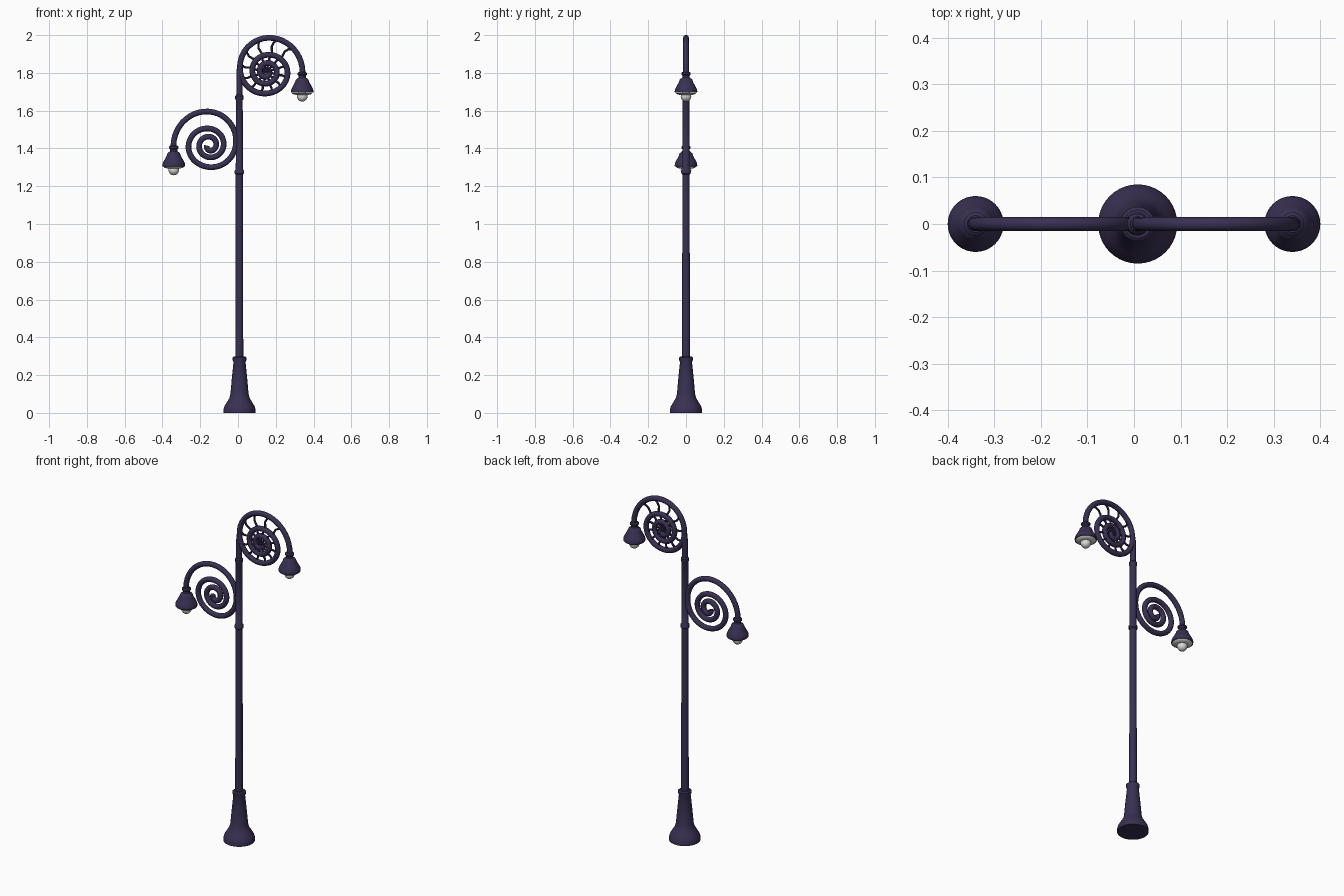
import bpy, bmesh, math

if "Cube" in bpy.data.objects:
    bpy.data.objects.remove(bpy.data.objects["Cube"])

def material(name, col):
    m = bpy.data.materials.new(name)
    m.diffuse_color = (*col, 1)
    m.use_nodes = True
    m.node_tree.nodes["Principled BSDF"].inputs["Base Color"].default_value = m.diffuse_color
    return m

IRON = material("dark purple iron", (0.04, 0.03, 0.085))
GLASS = material("pale glass", (0.70, 0.70, 0.68))

def lathe(name, profile, x, z, mat, segs=40):
    """Revolve (radius, height) points about a vertical axis."""
    bm = bmesh.new()
    vs = [bm.verts.new((r, 0, h)) for r, h in profile]
    es = [bm.edges.new(p) for p in zip(vs, vs[1:])]
    bmesh.ops.spin(bm, geom=vs + es, cent=(0, 0, 0), axis=(0, 0, 1),
                   angle=math.tau, steps=segs, use_duplicate=False)
    bmesh.ops.remove_doubles(bm, verts=bm.verts, dist=1e-5)
    bmesh.ops.recalc_face_normals(bm, faces=bm.faces)
    me = bpy.data.meshes.new(name)
    bm.to_mesh(me)
    bm.free()
    ob = bpy.data.objects.new(name, me)
    ob.location = (x, 0, z)
    bpy.context.collection.objects.link(ob)
    finish(ob, mat)

def finish(ob, mat):
    ob.data.materials.clear()
    ob.data.materials.append(mat)
    bpy.ops.object.select_all(action='DESELECT')
    ob.select_set(True)
    bpy.context.view_layer.objects.active = ob
    if ob.type == 'CURVE':
        bpy.ops.object.convert(target='MESH')
    bpy.ops.object.shade_smooth_by_angle(angle=math.radians(40))

def tubes(name, paths, radius, mat, res=4):
    """Round bars along one or more point paths."""
    cu = bpy.data.curves.new(name, 'CURVE')
    cu.dimensions = '3D'
    cu.bevel_depth = radius
    cu.bevel_resolution = res
    cu.use_fill_caps = True
    for pts in paths:
        s = cu.splines.new('POLY')
        s.points.add(len(pts) - 1)
        for p, c in zip(s.points, pts):
            p.co = (*c, 1)
    ob = bpy.data.objects.new(name, cu)
    bpy.context.collection.objects.link(ob)
    finish(ob, mat)

# Spiral radius at each quarter turn, starting above the lamp
R = [0.192, 0.180, 0.138, 0.114, 0.112, 0.090, 0.074, 0.062, 0.056, 0.047,
     0.034, 0.026, 0.014]

def spiral_r(deg):
    t = min(max(deg / 90, 0), len(R) - 1.001)
    i = int(t)
    f = t - i
    a, b, c, d = R[max(i - 1, 0)], R[i], R[i + 1], R[min(i + 2, len(R) - 1)]
    return b + 0.5 * f * (c - a + f * (2*a - 5*b + 4*c - d + f * (3*(b - c) + d - a)))

def polar(side, zc, deg, r):
    a = math.radians(deg)
    return (side * (0.15 + r * math.cos(a)), 0, zc + r * math.sin(a))

LAMP = [(0, 0), (0.018, 0), (0.025, -0.006), (0.025, -0.014), (0.019, -0.020),
        (0.020, -0.030), (0.033, -0.040), (0.037, -0.052), (0.042, -0.062),
        (0.052, -0.080), (0.058, -0.092), (0.060, -0.104), (0.059, -0.110),
        (0.052, -0.110), (0, -0.108)]
DIFFUSER = [(0.055, -0.1105), (0.049, -0.117), (0.035, -0.121), (0, -0.123)]

def arm(label, side, zc):
    path = [(side * 0.342, 0, zc - 0.02)]
    path += [polar(side, zc, d, spiral_r(d)) for d in range(0, 1081, 8)]
    tubes(label + "_scroll_arm", [path], 0.015, IRON)
    lathe(label + "_lamp_shade", LAMP, side * 0.34, zc, IRON)
    lathe(label + "_lamp_diffuser", DIFFUSER, side * 0.34, zc, GLASS)
    bulb = [(0.028 * math.sin(math.pi * i / 14), 0.028 * math.cos(math.pi * i / 14))
            for i in range(15)]
    lathe(label + "_bulb", bulb, side * 0.34, zc - 0.129, GLASS, 24)

arm("upper", 1, 1.805)
arm("lower", -1, 1.415)

# Slightly bowed ribs between the turns of the upper scroll
ribs = []
for d in range(40, 921, 30):
    r0 = spiral_r(d)
    r1 = spiral_r(d + 360) if d < 720 else 0.0
    ribs.append([polar(1, 1.805, d + 8 * math.sin(math.pi * k / 4),
                       r0 + (r1 - r0) * k / 4) for k in range(5)])
tubes("upper_scroll_ribs", ribs, 0.006, IRON, 2)

# Flared foot
lathe("base", [(0, 0), (0.085, 0), (0.085, 0.018), (0.080, 0.035), (0.066, 0.058),
               (0.054, 0.078), (0.048, 0.10), (0.041, 0.18), (0.032, 0.268),
               (0.037, 0.282), (0.037, 0.292), (0.030, 0.298), (0, 0.298)], 0.008, 0, IRON)
# Pole with two collars
lathe("pole", [(0, 0.29), (0.021, 0.29), (0.019, 1.262), (0.025, 1.268), (0.025, 1.282),
               (0.019, 1.29), (0.018, 1.655), (0.022, 1.662), (0.022, 1.678),
               (0.016, 1.685), (0.015, 1.82), (0, 1.825)], 0.007, 0, IRON)
